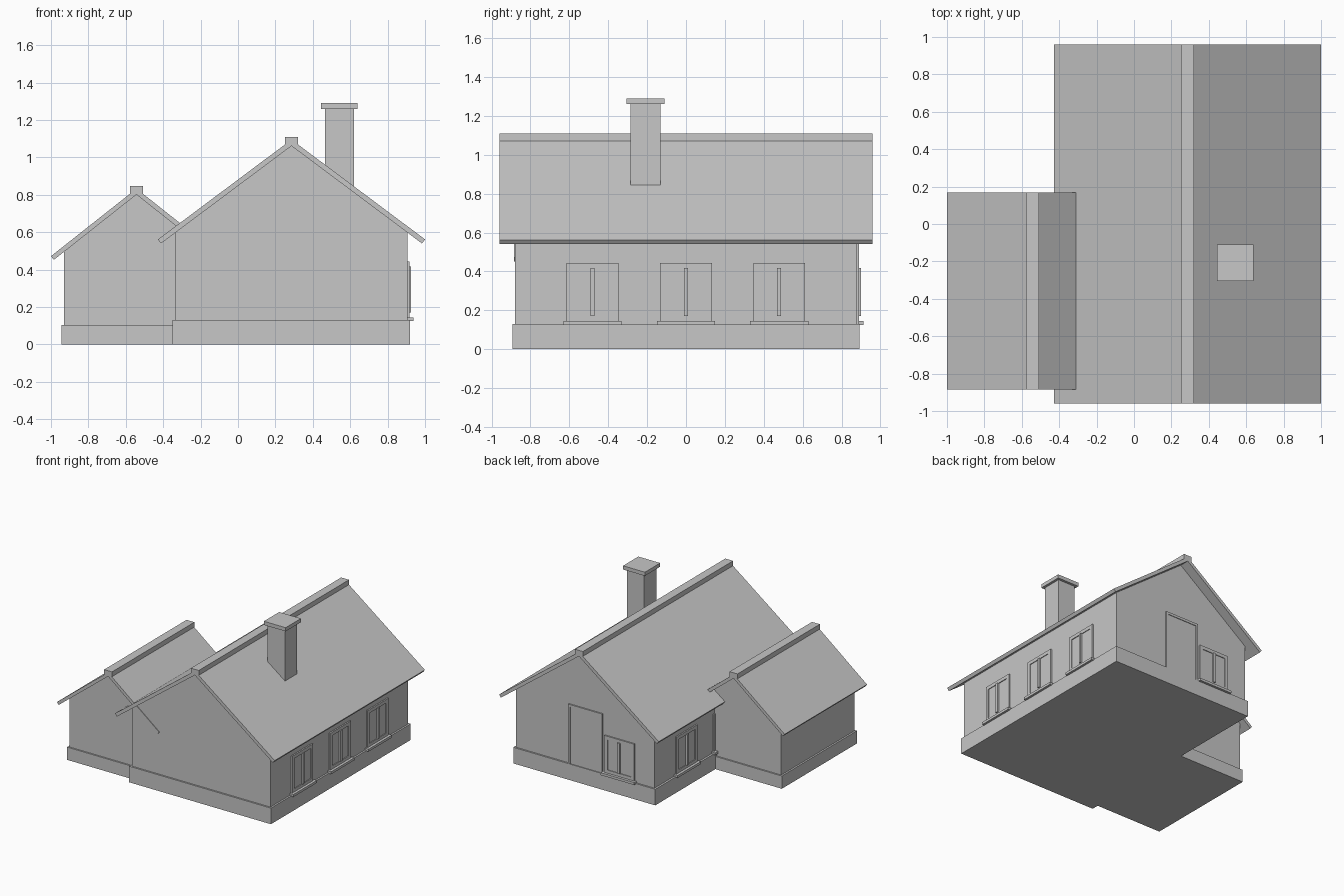
import bpy
from math import sqrt
from mathutils import Matrix, Vector

cube = bpy.data.objects.get("Cube")
if cube:
    bpy.data.objects.remove(cube)

# Single plain grey material
grey = bpy.data.materials.new("plain_grey")
grey.use_nodes = True
COLOUR = (0.57, 0.57, 0.57, 1)
grey.diffuse_color = COLOUR
grey.node_tree.nodes["Principled BSDF"].inputs["Base Color"].default_value = COLOUR


def make(name, verts, faces, matrix=None):
    mesh = bpy.data.meshes.new(name)
    mesh.from_pydata(verts, [], faces)
    mesh.materials.append(grey)
    obj = bpy.data.objects.new(name, mesh)
    bpy.context.collection.objects.link(obj)
    if matrix:
        obj.matrix_world = matrix
    return obj


def extrude(name, profile, y0, y1, matrix=None):
    """Extrude an anticlockwise x-z outline from y0 to y1."""
    n = len(profile)
    verts = [(x, y, z) for y in (y0, y1) for x, z in profile]
    faces = [list(range(n)), list(range(2 * n - 1, n - 1, -1))]
    faces += [(i, i + n, (i + 1) % n + n, (i + 1) % n) for i in range(n)]
    return make(name, verts, faces, matrix)


def box(name, x, y, z, matrix=None):
    outline = [(x[0], z[0]), (x[1], z[0]), (x[1], z[1]), (x[0], z[1])]
    return extrude(name, outline, y[0], y[1], matrix)


def gabled_block(name, cx, half, base, apex, slope, y0, y1):
    eave = apex - half * slope
    extrude(name, [(cx - half, base), (cx + half, base), (cx + half, eave),
                   (cx, apex), (cx - half, eave)], y0, y1)


def roof(name, cx, half, apex, slope, thick, y0, y1):
    """Two slabs with square-cut eaves, plus a ridge cap."""
    length = sqrt(1 + slope * slope)
    eave = apex - half * slope
    dx, dz = thick * slope / length, thick / length
    extrude(name, [(cx - half, eave), (cx - half + dx, eave - dz),
                   (cx, apex - thick * length),
                   (cx + half - dx, eave - dz), (cx + half, eave),
                   (cx, apex)], y0, y1)
    box(name + "_ridge_cap", (cx - 0.035, cx + 0.035), (y0, y1),
        (apex - 0.025, apex + 0.014))


# Main house
box("main_plinth", (-0.35, 0.92), (-0.893, 0.893), (0, 0.13))
gabled_block("main_walls", 0.286, 0.62, 0.13, 1.062, 0.747, -0.88, 0.88)
roof("main_roof", 0.286, 0.714, 1.095, 0.747, 0.027, -0.96, 0.96)

# Side wing
box("wing_plinth", (-0.945, -0.34), (-0.835, 0.125), (0, 0.103))
gabled_block("wing_walls", -0.543, 0.388, 0.103, 0.803, 0.79, -0.823, 0.113)
roof("wing_roof", -0.543, 0.457, 0.833, 0.79, 0.025, -0.885, 0.168)

# Chimney
box("chimney_stack", (0.465, 0.62), (-0.285, -0.13), (0.75, 1.265))
box("chimney_cap", (0.445, 0.64), (-0.305, -0.11), (1.26, 1.29))


def window(name, location, outward):
    """Framed two-pane window; local -y points out of the wall."""
    out = Vector(outward)
    m = Matrix.Translation(location) @ Vector((0, -1, 0)).rotation_difference(out).to_matrix().to_4x4()
    if out.y > 0:
        m = Matrix.Translation(location) @ Matrix.Rotation(3.14159265, 4, "Z")
    w, low, high, rim = 0.133, 0.135, 0.443, 0.028
    for side, x in (("left", (w - rim, w)), ("right", (-w, rim - w))):
        box(f"{name}_{side}_jamb", x, (-0.011, 0.01), (low, high), m)
    inner = (rim - w, w - rim)
    box(name + "_bottom_rail", inner, (-0.011, 0.01), (low, low + 0.035), m)
    box(name + "_top_rail", inner, (-0.011, 0.01), (high - rim, high), m)
    box(name + "_glass", inner, (-0.005, 0.01), (low + 0.035, high - rim), m)
    box(name + "_mullion", (-0.01, 0.01), (-0.02, 0), (0.17, 0.418), m)
    box(name + "_sill", (-0.15, 0.15), (-0.032, 0.01), (0.125, 0.145), m)


# Windows along both long walls and on the back
for i, y in enumerate((-0.481, 0, 0.479)):
    window(f"left_window_{i}", (0.906, y, 0), (1, 0, 0))
    if y >= 0:
        window(f"right_window_{i}", (-0.334, y, 0), (-1, 0, 0))
window("back_window", (-0.025, 0.88, 0), (0, 1, 0))

# Back door with a slim frame
box("door_panel", (0.148, 0.412), (0.87, 0.886), (0.13, 0.59))
for side, x in (("left", (0.412, 0.432)), ("right", (0.128, 0.148))):
    box(f"door_{side}_jamb", x, (0.87, 0.891), (0.13, 0.61))
box("door_head", (0.148, 0.412), (0.87, 0.891), (0.59, 0.61))
